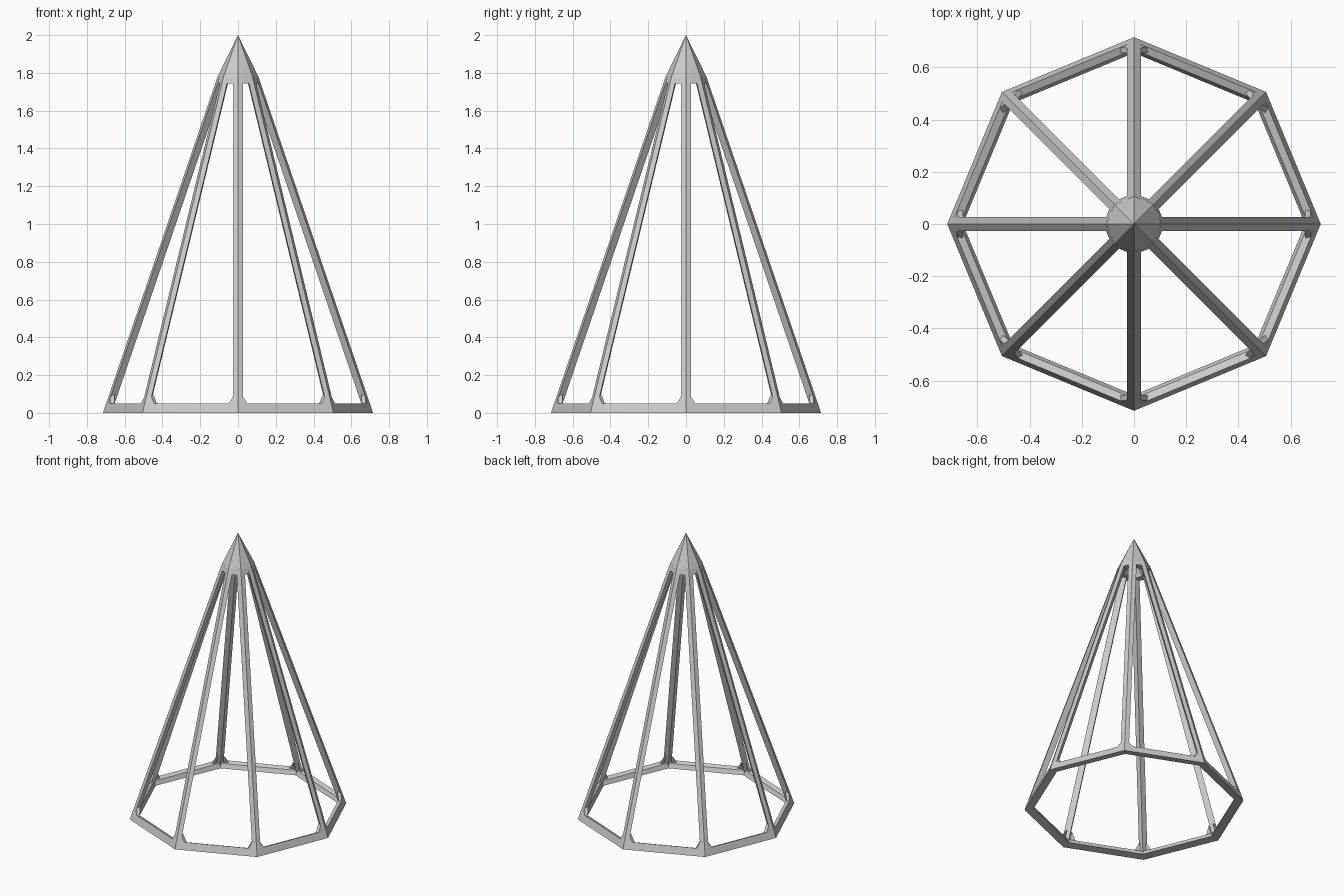
import bpy
import bmesh
from math import pi, tan, cos, sin

SIDES = 8
BASE_R = 0.715      # ridge radius at the floor
SLOPE = 0.341       # inward lean per unit of height
FACE_DROP = tan(pi / SIDES)

cube = bpy.data.objects.get("Cube")
if cube:
    bpy.data.objects.remove(cube, do_unlink=True)

grey = bpy.data.materials.new("light_grey")
grey.use_nodes = True
COLOUR = (0.6, 0.6, 0.6, 1.0)
grey.diffuse_color = COLOUR
grey.node_tree.nodes["Principled BSDF"].inputs["Base Color"].default_value = COLOUR


def finish_mesh(name, bm):
    bmesh.ops.remove_doubles(bm, verts=bm.verts, dist=0.0001)
    bmesh.ops.recalc_face_normals(bm, faces=bm.faces)
    mesh = bpy.data.meshes.new(name)
    bm.to_mesh(mesh)
    bm.free()
    mesh.materials.append(grey)
    return mesh


def add_object(name, mesh, angle=0.0):
    obj = bpy.data.objects.new(name, mesh)
    obj.rotation_euler.z = angle
    bpy.context.collection.objects.link(obj)
    return obj


def lathe(name, profile):
    """Turn a closed (radius, height) profile into an eight-sided solid."""
    bm = bmesh.new()
    rings = []
    for i in range(SIDES):
        a = 2 * pi * i / SIDES
        rings.append([bm.verts.new((r * cos(a), r * sin(a), z)) for r, z in profile])
    n = len(profile)
    for i in range(SIDES):
        here, after = rings[i], rings[(i + 1) % SIDES]
        for j in range(n):
            k = (j + 1) % n
            corners = [here[j], after[j], after[k], here[k]]
            if profile[j][0] == 0 and profile[k][0] == 0:
                continue
            if profile[j][0] == 0:
                corners = [here[j], after[k], here[k]]
            elif profile[k][0] == 0:
                corners = [here[j], after[j], here[k]]
            bm.faces.new(corners)
    return add_object(name, finish_mesh(name, bm))


def hull(bm, points):
    verts = [bm.verts.new(p) for p in points]
    bmesh.ops.convex_hull(bm, input=verts)


def on_face(y, z, depth=0.0):
    """Point on the sloping pyramid faces either side of the +x ridge."""
    return (BASE_R - SLOPE * z - abs(y) * FACE_DROP - depth, y, z)


# Base ring and pointed, hollow cap
lathe("base_ring", [(BASE_R, 0), (0.698, 0.05), (0.668, 0.038), (0.655, 0.008)])
lathe("pointed_cap", [(0, 2), (0.108, 1.78), (0.118, 1.745), (0.07, 1.745), (0, 1.85)])

# Leaning rib with a kite section, plus small corner gussets at its foot
bm = bmesh.new()
half = 0.027
rib = []
for z in (0.008, 1.785):
    rib += [on_face(0, z), on_face(half, z), on_face(-half, z), on_face(0, z, 0.045)]
hull(bm, rib)
for side in (-1, 1):
    corner = []
    for depth in (0.001, 0.022):
        for y, z in ((0.02, 0.04), (0.055, 0.04), (0.02, 0.095)):
            corner.append(on_face(side * y, z, depth))
    hull(bm, corner)
rib_mesh = finish_mesh("rib", bm)

for i in range(SIDES):
    add_object(f"rib_{i + 1}", rib_mesh, 2 * pi * i / SIDES)
